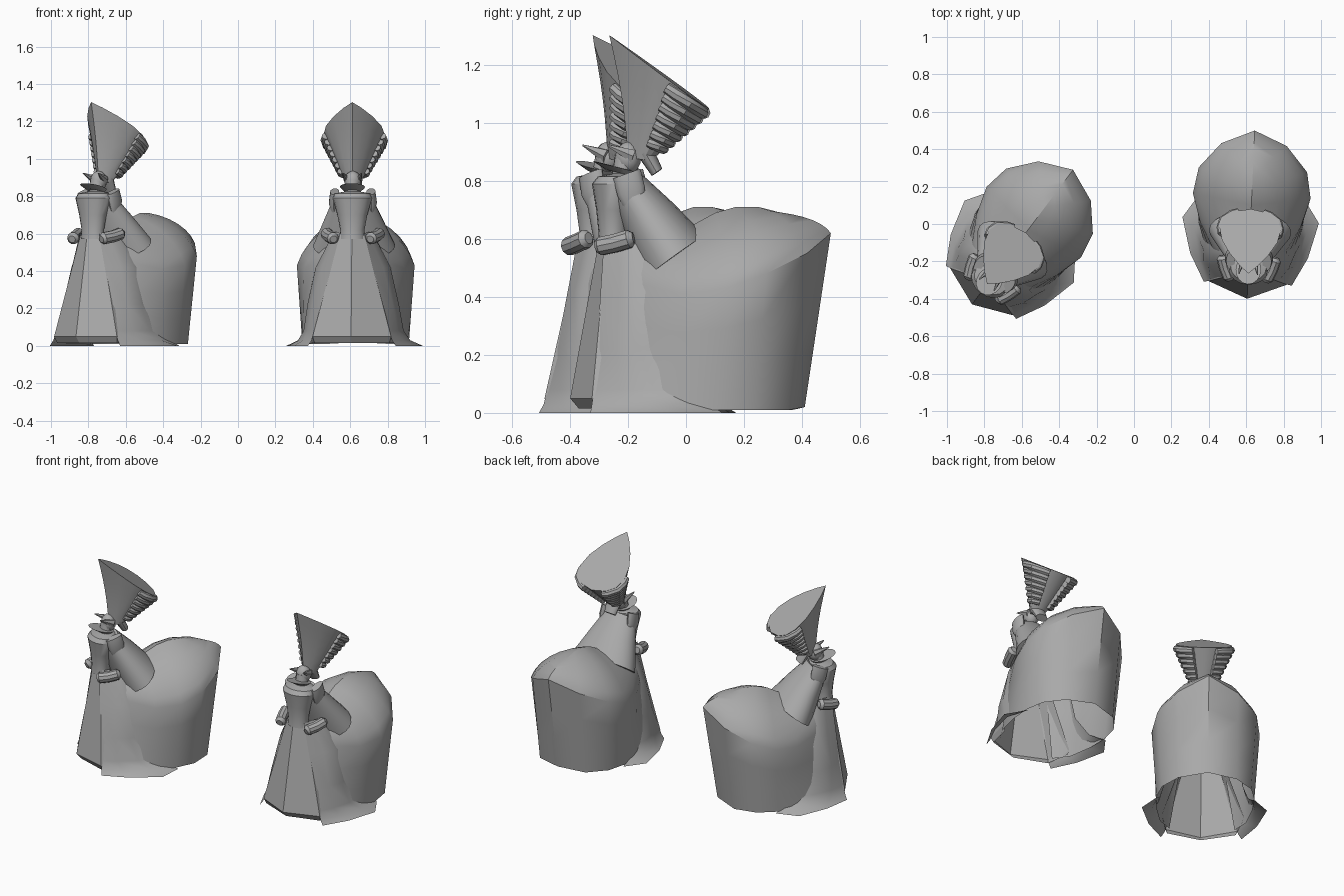
import bpy
import math
from mathutils import Vector, Matrix

if "Cube" in bpy.data.objects:
    bpy.data.objects.remove(bpy.data.objects["Cube"], do_unlink=True)

grey = bpy.data.materials.new("plain grey")
grey.use_nodes = True
colour = (0.4, 0.4, 0.4, 1)
grey.diffuse_color = colour
grey.node_tree.nodes["Principled BSDF"].inputs["Base Color"].default_value = colour

# Each figure: side name, centre on the floor, turn about z
FIGURES = [("left", (0.625, 0.05), -2.6), ("right", (-0.596, -0.07), -36.9)]


def add_part(name, verts, faces, sharp=35):
    """Make one mesh and place it in both figures."""
    mesh = bpy.data.meshes.new(name)
    mesh.from_pydata([tuple(v) for v in verts], [], faces)
    mesh.validate()
    mesh.materials.append(grey)
    for side, centre, turn in FIGURES:
        obj = bpy.data.objects.new(side + "_lady_" + name, mesh)
        bpy.context.collection.objects.link(obj)
        obj.location = (centre[0], centre[1], 0)
        obj.rotation_euler.z = math.radians(turn)
    bpy.ops.object.select_all(action='DESELECT')
    obj.select_set(True)
    bpy.context.view_layer.objects.active = obj
    bpy.ops.object.shade_smooth_by_angle(angle=math.radians(sharp))


def loft(rows, closed=False, caps=False):
    """Join rows of points into a skin."""
    n = len(rows[0])
    verts = [p for row in rows for p in row]
    faces = []
    for i in range(len(rows) - 1):
        for j in range(n if closed else n - 1):
            k = (j + 1) % n
            faces.append((i * n + j, i * n + k, (i + 1) * n + k, (i + 1) * n + j))
    if caps:
        faces.append(tuple(reversed(range(n))))
        faces.append(tuple(range(len(verts) - n, len(verts))))
    return verts, faces


def flip(p):
    return (-p[0], p[1], p[2])


def both_sides(name, verts, faces, sharp=35):
    """Add a part together with its mirror image."""
    n = len(verts)
    mirrored = [tuple(n + i for i in reversed(f)) for f in faces]
    add_part(name, list(verts) + [flip(p) for p in verts], list(faces) + mirrored, sharp)


def oval(centre, half_x, half_other, tilt=0.0, sides=16):
    """Oval ring, tipped about the x axis."""
    spin = Matrix.Rotation(math.radians(tilt), 3, 'X')
    ring = []
    for i in range(sides):
        a = math.tau * i / sides
        ring.append(Vector(centre) + spin @ Vector((half_x * math.cos(a), half_other * math.sin(a), 0)))
    return ring


def tube(path, radius, end, sides=8):
    """Capped tube along a path; end scales the radius at both ends."""
    rows = []
    last = len(path) - 1
    for i, p in enumerate(path):
        along = (Vector(path[min(i + 1, last)]) - Vector(path[max(i - 1, 0)])).normalized()
        u = along.cross(Vector((0, 0, 1))).normalized()
        v = along.cross(u)
        r = radius * (end if i in (0, last) else 1)
        rows.append([Vector(p) + r * (u * math.cos(math.tau * k / sides) + v * math.sin(math.tau * k / sides))
                     for k in range(sides)])
    return loft(rows, True, True)


def ball(centre, radii, rings=8, sides=12):
    rows = []
    for i in range(rings + 1):
        a = math.pi * (0.02 + 0.96 * i / rings)
        rows.append(oval((centre[0], centre[1], centre[2] - radii[2] * math.cos(a)),
                         radii[0] * math.sin(a), radii[1] * math.sin(a), 0, sides))
    return loft(rows, True, True)


# Bustle: wall from hem to rim, then a creased dome up to the spine
hem = [(.19, -.3, .02), (.25, -.2, .01), (.28, -.05, .01), (.285, .08, .01), (.26, .2, .01), (.17, .31, .01), (0, .36, .02)]
rim = [(.12, -.27, .46), (.2, -.18, .44), (.27, -.05, .41), (.315, .1, .43), (.29, .24, .48), (.175, .375, .55), (0, .45, .62)]
spine = [(-.24, .6), (-.18, .61), (-.06, .63), (.05, .69), (.12, .71), (.2, .71), (.28, .69)]
columns = []
for low, edge, top in zip(hem, rim, spine):
    column = [Vector(low).lerp(Vector(edge), t / 3) for t in range(3)]
    for step in range(7):
        q = step / 6
        inward = .35 * q + .65 * (1 - math.cos(math.pi / 2 * q))
        upward = .35 * q + .65 * math.sin(math.pi / 2 * q)
        column.append(Vector((edge[0] * (1 - inward),
                              edge[1] + (top[0] - edge[1]) * inward,
                              edge[2] + (top[1] - edge[2]) * upward)))
    columns.append(column)
columns += [[flip(p) for p in c] for c in reversed(columns[:-1])]
add_part("bustle", *loft(columns), 34)

# Underskirt: flat front panels with a turned-in hem band
half = [[(0, -.35, .6), (0, -.45, .05), (0, -.42, .015)],
        [(.065, -.32, .6), (.21, -.365, .05), (.2, -.35, .015)],
        [(.07, -.25, .6), (.24, -.2, .05), (.23, -.2, .015)]]
add_part("underskirt", *loft([[flip(p) for p in c] for c in reversed(half[1:])] + half), 15)

# Overskirt: drapes hugging the bustle that flare into wings at the floor
drape = [[(.065, -.33, .6), (.11, -.34, .42), (.16, -.35, .22), (.2, -.36, .08), (.215, -.365, .03), (.235, -.37, 0)],
         [(.08, -.28, .61), (.165, -.27, .42), (.215, -.28, .22), (.24, -.27, .08), (.265, -.25, .03), (.315, -.22, 0)],
         [(.1, -.24, .61), (.2, -.21, .42), (.245, -.2, .22), (.268, -.15, .08), (.3, -.09, .03), (.365, -.03, 0)],
         [(.1, -.2, .6), (.205, -.155, .42), (.225, -.12, .22), (.255, -.03, .08), (.27, .04, .03), (.285, .09, 0)]]
both_sides("overskirt", *loft(drape), 60)

# Bodice and neck
bodice = [oval((0, -.3, .57), .07, .055), oval((0, -.3, .62), .065, .052),
          oval((0, -.3, .7), .08, .06), oval((0, -.295, .79), .105, .08),
          oval((0, -.285, .815), .095, .07), oval((0, -.27, .825), .04, .035),
          oval((0, -.26, .89), .035, .035)]
add_part("bodice", *loft(bodice, True, True))

# Back drape from the shoulders into the bustle
add_part("back_drape", *loft([oval((0, -.255, .785), .105, .065, 36, 24), oval((0, -.175, .665), .16, .1, 36, 24),
                              oval((0, -.09, .535), .22, .13, 36, 24)], True, True))

# Shoulder straps and hip rolls
both_sides("shoulder_strap", *loft([oval((.097, -.25, .825), .024, .05, 20), oval((.103, -.235, .765), .026, .05, 20),
                                    oval((.095, -.215, .69), .012, .03, 20)], True, True))
both_sides("hip_roll", *tube([(.098, -.355, .57), (.102, -.34, .575), (.125, -.29, .585), (.14, -.24, .6), (.142, -.225, .603)], .033, .6, 10))

# Head, bun, side spikes and collar
add_part("head", *ball((0, -.25, .88), (.045, .045, .055)))
add_part("hair_bun", *loft([oval((0, -.15, .83), .04, .022, 35), oval((0, -.19, .9), .05, .03, 35)], True, True))
both_sides("side_spike", *loft([oval((.03, -.23, .885), .02, .026, 70, 6), oval((.05, -.32, .923), .003, .003, 70, 6)], True, True))
add_part("collar", *loft([oval((0, -.28, .828), .045, .05, -14), oval((0, -.295, .85), .068, .08, -14)], True, True))


# Tall headdress: teardrop sections fanning out from the head
WIDTHS = [(0, 0), (.12, .29), (.3, .63), (.5, .9), (.7, 1), (.85, .88), (.95, .56), (1, 0)]


def hat_point(t, along, width, grow=0.0):
    front = Vector((0, -.25, .88)).lerp(Vector((0, -.315, 1.303)), t)
    front.y += .01 * math.sin(math.pi * t)
    back = Vector((0, -.17, .87)).lerp(Vector((0, .03, 1.05)), t)
    p = front.lerp(back, along)
    p.x = width * (.04 + .125 * t) + grow
    return p


sections = []
for i in range(7):
    side = [hat_point(i / 6, a, w) for a, w in WIDTHS]
    sections.append(side + [flip(p) for p in reversed(side[1:-1])])
add_part("headdress", *loft(sections, True, True), 30)

# Stacked hair rolls along both sides of the headdress
rolls, roll_faces = [], []
for i in range(7):
    t = .22 + .115 * i
    path = [hat_point(t, a, w, .006) for a, w in [(.62, .95), (.72, .99), (.85, .93), (.96, .62), (1, .4)]]
    verts, faces = tube(path, .017 + .006 * t, .9)
    roll_faces += [tuple(k + len(rolls) for k in f) for f in faces]
    rolls += verts
both_sides("hair_rolls", rolls, roll_faces)
